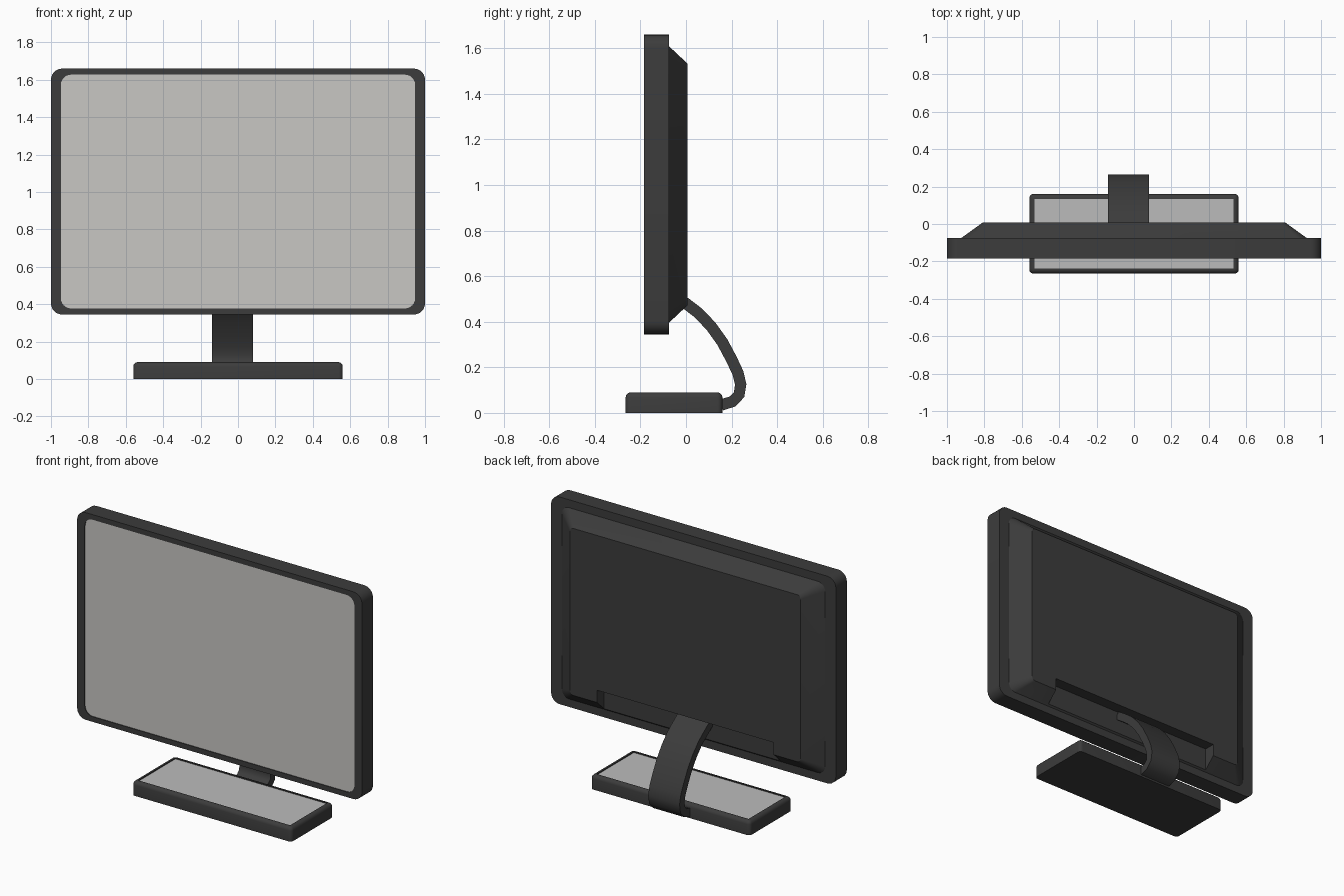
import bpy, bmesh, math
from mathutils import Vector

cube = bpy.data.objects.get("Cube")
if cube:
    bpy.data.objects.remove(cube, do_unlink=True)


def material(name, color):
    m = bpy.data.materials.new(name)
    m.use_nodes = True
    m.diffuse_color = (*color, 1)
    m.node_tree.nodes["Principled BSDF"].inputs["Base Color"].default_value = (*color, 1)
    return m


DARK = material("dark plastic", (0.045, 0.045, 0.045))
SCREEN = material("screen grey", (0.58, 0.57, 0.55))
PLATE = material("base top grey", (0.5, 0.5, 0.5))


def finish(name, bm, mats):
    bmesh.ops.recalc_face_normals(bm, faces=bm.faces)
    mesh = bpy.data.meshes.new(name)
    bm.to_mesh(mesh)
    bm.free()
    for m in mats:
        mesh.materials.append(m)
    obj = bpy.data.objects.new(name, mesh)
    bpy.context.collection.objects.link(obj)
    return obj


def smooth(obj, angle=30):
    bpy.ops.object.select_all(action='DESELECT')
    obj.select_set(True)
    bpy.context.view_layer.objects.active = obj
    bpy.ops.object.shade_smooth_by_angle(angle=math.radians(angle))


def rounded_rect(hw, hh, r, seg=6):
    pts = []
    for k, (sx, sy) in enumerate([(1, 1), (-1, 1), (-1, -1), (1, -1)]):
        for i in range(seg + 1):
            a = math.pi / 2 * (k + i / seg)
            pts.append((sx * (hw - r) + r * math.cos(a), sy * (hh - r) + r * math.sin(a)))
    return pts


def loft(name, rings, place, mats):
    """Join rounded rectangles (half width, half height, radius, depth); last cap takes the last material."""
    bm = bmesh.new()
    loops = [[bm.verts.new(place(u, v, d)) for u, v in rounded_rect(hw, hh, r)]
             for hw, hh, r, d in rings]
    for a, b in zip(loops, loops[1:]):
        for i in range(len(a)):
            j = (i + 1) % len(a)
            bm.faces.new((a[i], a[j], b[j], b[i]))
    bm.faces.new(loops[0])
    bm.faces.new(loops[-1]).material_index = len(mats) - 1
    return finish(name, bm, mats)


def upright(u, v, d):
    return (u, d, 1.0025 + v)


def flat(u, v, d):
    return (u, -0.0525 + v, d)


# Display frame with slightly sunken screen
smooth(loft("display_frame", [
    (1.0, 0.6575, 0.06, -0.075),
    (1.0, 0.6575, 0.06, -0.185),
    (0.947, 0.625, 0.055, -0.185),
    (0.947, 0.625, 0.055, -0.18)], upright, [DARK, SCREEN]))

# Tapered rear housing
housing = loft("rear_housing", [
    (0.925, 0.608, 0.05, -0.076),
    (0.81, 0.53, 0.025, 0.007)], upright, [DARK])

# Recess at the lower rear where the arm enters
bm = bmesh.new()
bmesh.ops.create_cube(bm, size=1)
for v in bm.verts:
    v.co = (v.co.x * 1.24, 0.035 + v.co.y * 0.2, 0.425 + v.co.z * 0.25)
cutter = finish("recess_cutter", bm, [DARK])
cutter.hide_render = True
cut = housing.modifiers.new("recess", 'BOOLEAN')
cut.operation = 'DIFFERENCE'
cut.solver = 'EXACT'
cut.object = cutter
bpy.context.view_layer.objects.active = housing
bpy.ops.object.modifier_apply(modifier=cut.name)
bpy.data.objects.remove(cutter, do_unlink=True)
smooth(housing, 25)

# Base with rounded upper rim and sunken top plate
smooth(loft("base", [
    (0.56, 0.2125, 0.022, 0.0),
    (0.56, 0.2125, 0.022, 0.068),
    (0.557, 0.2095, 0.02, 0.079),
    (0.549, 0.2015, 0.016, 0.087),
    (0.54, 0.1925, 0.01, 0.09),
    (0.533, 0.186, 0.004, 0.09),
    (0.533, 0.186, 0.004, 0.084)], flat, [DARK, PLATE]), 35)

# Curved arm: a strip of constant thickness following a path in the y-z plane
path = [Vector(p) for p in [(-0.065, 0.525), (0.0, 0.48), (0.055, 0.438), (0.11, 0.38),
                            (0.16, 0.31), (0.2, 0.235), (0.228, 0.175), (0.24, 0.125),
                            (0.233, 0.08), (0.205, 0.05), (0.155, 0.035)]]
outer, inner = [], []
for i, p in enumerate(path):
    t = (path[min(i + 1, len(path) - 1)] - path[max(i - 1, 0)]).normalized()
    n = Vector((-t.y, t.x)) * 0.025
    outer.append(p + n)
    inner.append(p - n)
bm = bmesh.new()
rows = [[bm.verts.new((x, q.x, q.y)) for x, q in
         [(-0.14, o), (0.08, o), (0.08, n), (-0.14, n)]] for o, n in zip(outer, inner)]
for a, b in zip(rows, rows[1:]):
    for i in range(4):
        j = (i + 1) % 4
        bm.faces.new((a[i], a[j], b[j], b[i]))
bm.faces.new(rows[0])
bm.faces.new(rows[-1])
smooth(finish("support_arm", bm, [DARK]), 40)
